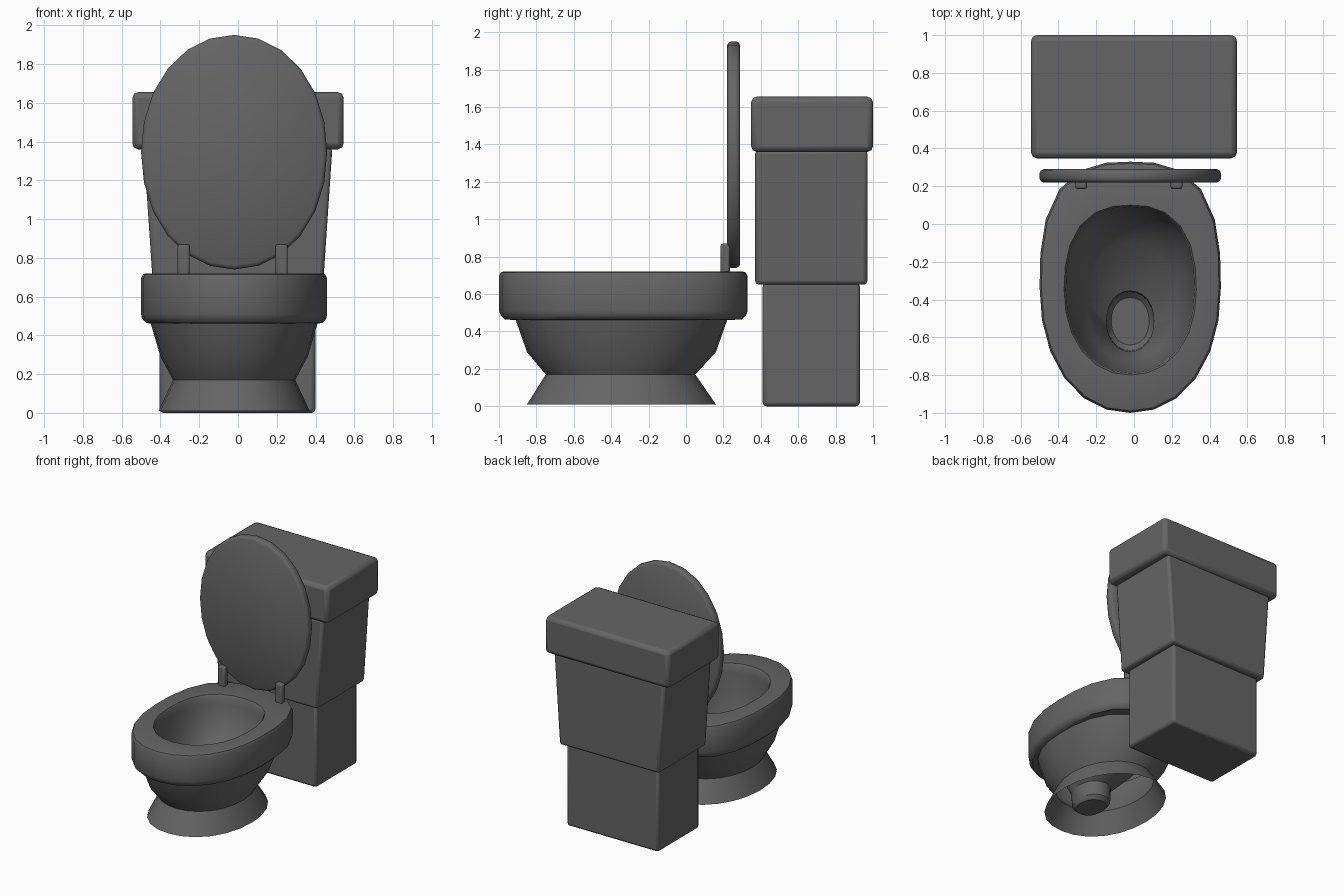
import bpy, bmesh
from math import sin, cos, pi, radians

if "Cube" in bpy.data.objects:
    bpy.data.objects.remove(bpy.data.objects["Cube"])

grey = bpy.data.materials.new("dark grey ceramic")
grey.use_nodes = True
grey.diffuse_color = (0.13, 0.13, 0.13, 1)
grey.node_tree.nodes["Principled BSDF"].inputs["Base Color"].default_value = (0.13, 0.13, 0.13, 1)

SIDES = 24
CX = -0.02  # the bowl and lid sit slightly off centre


def finish(name, bm, bevel=0, angle=35):
    bmesh.ops.recalc_face_normals(bm, faces=bm.faces)
    mesh = bpy.data.meshes.new(name)
    bm.to_mesh(mesh)
    bm.free()
    mesh.materials.append(grey)
    obj = bpy.data.objects.new(name, mesh)
    bpy.context.collection.objects.link(obj)
    if bevel:
        mod = obj.modifiers.new("rounded edges", "BEVEL")
        mod.width, mod.segments = bevel, 2
    bpy.ops.object.select_all(action="DESELECT")
    obj.select_set(True)
    bpy.context.view_layer.objects.active = obj
    bpy.ops.object.shade_smooth_by_angle(angle=radians(angle))
    return obj


def oval(rx, ry, back=2.0, front=2.0):
    """Superellipse outline, with its own squareness at back and front."""
    points = []
    for i in range(SIDES):
        c, s = cos(2 * pi * i / SIDES), sin(2 * pi * i / SIDES)
        n = back if s > 0 else front
        r = (abs(c) ** n + abs(s) ** n) ** (-1 / n)
        points.append((rx * c * r, ry * s * r))
    return points


def loft(bm, rings):
    for a, b in zip(rings, rings[1:]):
        for i in range(SIDES):
            j = (i + 1) % SIDES
            bm.faces.new((a[i], a[j], b[j], b[i]))


def box(name, x, y, z, bevel, taper=1.0):
    """Box from ranges; taper narrows the bottom in x."""
    bm = bmesh.new()
    bmesh.ops.create_cube(bm, size=1)
    for v in bm.verts:
        k = taper if v.co.z < 0 else 1
        v.co = (sum(x) / 2 + v.co.x * (x[1] - x[0]) * k,
                sum(y) / 2 + v.co.y * (y[1] - y[0]),
                sum(z) / 2 + v.co.z * (z[1] - z[0]))
    return finish(name, bm, bevel)


# Bowl: one skin from the open skirt, over the rim and down into the well
# (height, half width, front y, back y, squareness at back)
profile = [
    (0.01, 0.39, -0.85, 0.16, 2.0),
    (0.17, 0.315, -0.75, 0.05, 2.0),
    (0.29, 0.38, -0.85, 0.16, 2.2),
    (0.46, 0.43, -0.91, 0.22, 2.6),
    (0.465, 0.455, -0.97, 0.30, 2.8),
    (0.485, 0.475, -0.99, 0.32, 2.8),
    (0.51, 0.48, -1.0, 0.33, 2.8),
    (0.695, 0.48, -1.0, 0.33, 2.8),
    (0.715, 0.47, -0.99, 0.32, 2.8),
    (0.72, 0.455, -0.975, 0.305, 2.8),
    (0.72, 0.35, -0.80, 0.10, 2.5),
    (0.705, 0.34, -0.79, 0.09, 2.5),
    (0.65, 0.335, -0.785, 0.085, 2.5),
    (0.48, 0.30, -0.77, 0.04, 2.4),
    (0.32, 0.235, -0.73, -0.10, 2.2),
    (0.20, 0.125, -0.675, -0.355, 2.2),
    (0.09, 0.122, -0.67, -0.36, 2.2),
    (0.06, 0.10, -0.64, -0.39, 2.2),
]
bm = bmesh.new()
rings = []
for z, rx, y0, y1, back in profile:
    outline = oval(rx, (y1 - y0) / 2, back, 2.15)
    rings.append([bm.verts.new((CX + x, (y0 + y1) / 2 + y, z)) for x, y in outline])
loft(bm, rings)
bm.faces.new(rings[-1])
finish("bowl", bm)

# Raised lid: thin upright oval with a rounded edge
bm = bmesh.new()
rings = []
for y, inset in ((0.22, 0.02), (0.228, 0.006), (0.24, 0), (0.27, 0), (0.282, 0.006), (0.29, 0.02)):
    rings.append([bm.verts.new((CX + x, y, 1.345 + z))
                  for x, z in oval(0.48 - inset, 0.605 - inset, 2.05, 2.05)])
loft(bm, rings)
bm.faces.new(rings[0])
bm.faces.new(rings[-1])
finish("raised_lid", bm)

# Hinges
for side, x in (("right", -0.28), ("left", 0.225)):
    box("hinge_" + side, (x - 0.031, x + 0.031), (0.185, 0.235), (0.69, 0.87), 0.012)

# Tank and its stand
box("tank_stand", (-0.405, 0.4), (0.41, 0.93), (0, 0.66), 0.02)
box("tank", (-0.487, 0.487), (0.37, 0.97), (0.65, 1.37), 0.02, taper=0.9)
box("tank_cover", (-0.545, 0.545), (0.348, 1.0), (1.36, 1.655), 0.03)
